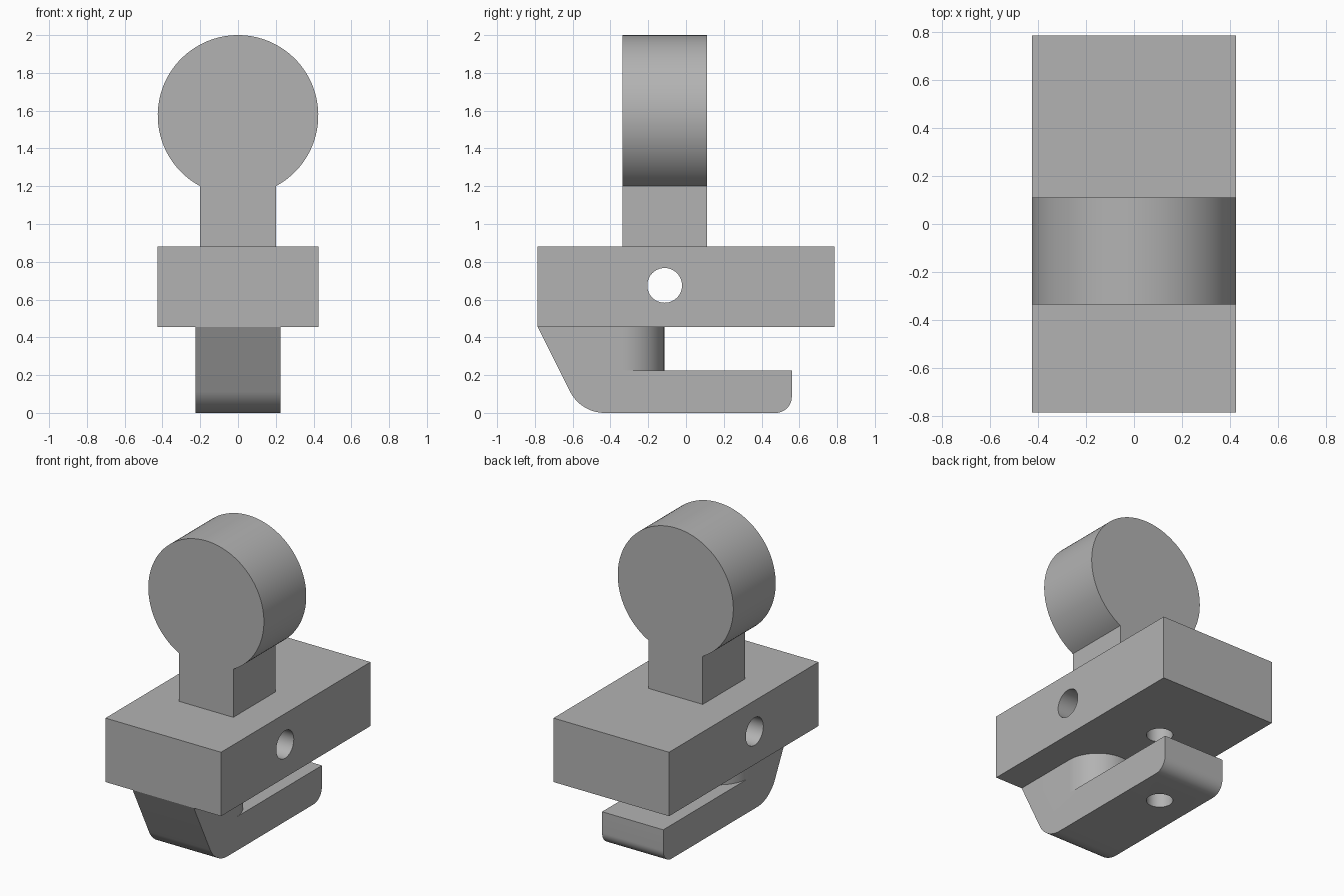
import bpy, bmesh, math
from mathutils import Vector

if "Cube" in bpy.data.objects:
    bpy.data.objects.remove(bpy.data.objects["Cube"])

grey = bpy.data.materials.new("plain grey")
grey.diffuse_color = (0.45, 0.45, 0.45, 1)
grey.use_nodes = True
grey.node_tree.nodes["Principled BSDF"].inputs["Base Color"].default_value = grey.diffuse_color


def arc(cx, cy, r, a0, a1, n):
    """Points on an arc, angles in degrees."""
    return [(cx + r * math.cos(math.radians(a0 + (a1 - a0) * i / n)),
             cy + r * math.sin(math.radians(a0 + (a1 - a0) * i / n))) for i in range(n + 1)]


def prism(name, outline, axis, lo, hi):
    """Extrude a 2D outline along an axis: x takes (y, z), y takes (x, z), z takes (x, y)."""
    place = {"x": lambda u, v, t: (t, u, v),
             "y": lambda u, v, t: (u, t, v),
             "z": lambda u, v, t: (u, v, t)}[axis]
    bm = bmesh.new()
    face = bm.faces.new([bm.verts.new(place(u, v, lo)) for u, v in outline])
    new = bmesh.ops.extrude_face_region(bm, geom=[face])["geom"]
    shift = Vector(place(0, 0, hi - lo))
    bmesh.ops.translate(bm, verts=[g for g in new if isinstance(g, bmesh.types.BMVert)], vec=shift)
    bmesh.ops.recalc_face_normals(bm, faces=bm.faces)
    mesh = bpy.data.meshes.new(name)
    bm.to_mesh(mesh)
    bm.free()
    mesh.materials.append(grey)
    obj = bpy.data.objects.new(name, mesh)
    bpy.context.collection.objects.link(obj)
    return obj


def combine(target, other, operation):
    """Apply an exact boolean and remove the second object."""
    mod = target.modifiers.new(operation.lower(), "BOOLEAN")
    mod.operation, mod.object, mod.solver = operation, other, "EXACT"
    bpy.context.view_layer.objects.active = target
    bpy.ops.object.modifier_apply(modifier=mod.name)
    bpy.data.objects.remove(other)


def rect(u0, u1, v0, v1):
    return [(u0, v0), (u1, v0), (u1, v1), (u0, v1)]


# Main block
clamp = prism("clamp_body", rect(-0.785, 0.785, 0.455, 0.88), "x", -0.425, 0.425)

# Round knob on a straight neck
R, NECK = 0.425, 0.2
a = math.degrees(math.acos(NECK / R))
knob = prism("knob", [(-NECK, 0.88), (NECK, 0.88)] + arc(0, 1.575, R, -a, 180 + a, 96),
             "y", -0.335, 0.11)

# Hook: slanted leg with a rounded heel and a forward arm with a rounded tip
hook = prism("hook", [(-0.785, 0.455)]
             + arc(-0.43, 0.206, 0.206, 206.57, 270, 16)
             + arc(0.475, 0.085, 0.085, -90, 0, 12)
             + [(0.56, 0.225), (-0.05, 0.225), (-0.05, 0.455)], "x", -0.225, 0.225)

# Rounded back of the leg
leg_cutter = prism("leg_cutter", [(0.3, -0.34)] + arc(0, -0.34, 0.225, 0, 180, 48)
                   + [(-0.3, -0.34), (-0.3, 0.3), (0.3, 0.3)], "z", 0.225, 0.6)
combine(hook, leg_cutter, "DIFFERENCE")

combine(clamp, hook, "UNION")
combine(clamp, knob, "UNION")

# Cross hole through the block, and screw hole through the arm into the block
combine(clamp, prism("cross_hole", arc(-0.113, 0.675, 0.092, 0, 352.5, 47), "x", -1, 1), "DIFFERENCE")
combine(clamp, prism("screw_hole", arc(0, 0.24, 0.08, 0, 352.5, 47), "z", -0.2, 0.67), "DIFFERENCE")

bpy.ops.object.select_all(action="DESELECT")
clamp.select_set(True)
bpy.context.view_layer.objects.active = clamp
bpy.ops.object.shade_smooth_by_angle(angle=math.radians(25))
